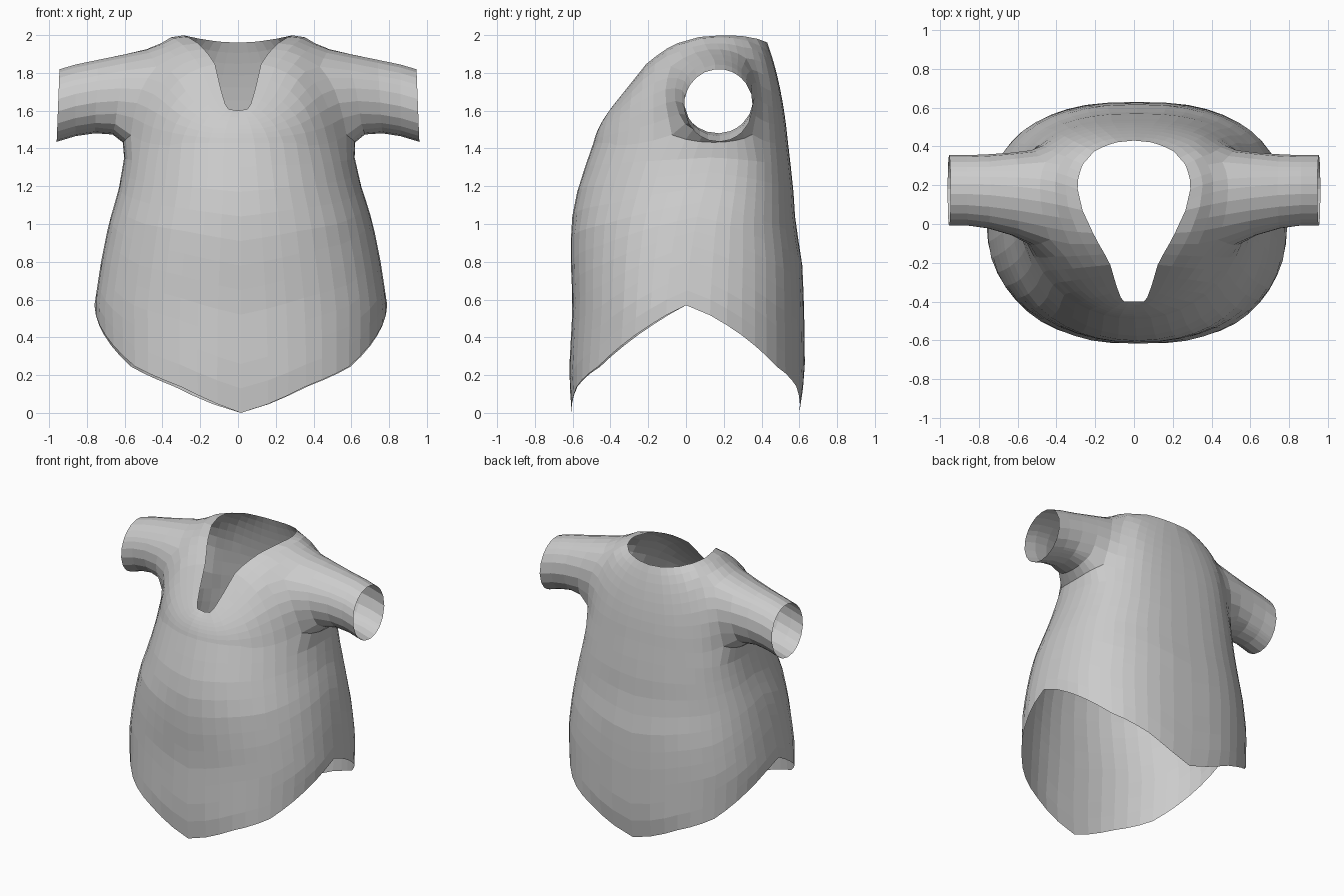
import bpy, bmesh, math
from mathutils import Vector

cube = bpy.data.objects.get("Cube")
if cube:
    bpy.data.objects.remove(cube, do_unlink=True)

COLS, LOW, HIGH = 24, 11, 8        # columns per half, rows below and above the chest
CHEST = 1.43
# height, half width, front y, middle y, back y
BODY = [(0.0, 0.72, -0.605, 0.0, 0.60), (0.2, 0.76, -0.62, 0.0, 0.63),
        (0.57, 0.775, -0.60, 0.0, 0.625), (0.8, 0.74, -0.61, 0.02, 0.615),
        (1.0, 0.70, -0.61, 0.05, 0.58), (1.2, 0.64, -0.57, 0.10, 0.567),
        (CHEST, 0.595, -0.49, 0.15, 0.54)]
# neckline from front to back
NECK = [(0, -0.40, 1.60), (0.06, -0.40, 1.61), (0.09, -0.32, 1.71),
        (0.125, -0.20, 1.86), (0.20, -0.07, 1.95), (0.265, 0.07, 1.99),
        (0.295, 0.20, 2.0), (0.27, 0.30, 1.995), (0.20, 0.38, 1.98),
        (0.10, 0.42, 1.965), (0, 0.43, 1.96)]
# hem heights from the centre point to the side
HEM = [0, 0.14, 0.245, 0.41, 0.57]
# sleeve rings: bottom x, top x, bottom z, top z, front y, back y
SLEEVE = [(0.65, 0.60, 1.48, 1.91, -0.065, 0.385),
          (0.76, 0.74, 1.48, 1.87, -0.025, 0.36),
          (0.86, 0.86, 1.465, 1.845, -0.01, 0.355),
          (0.96, 0.945, 1.435, 1.82, -0.01, 0.355)]


def body_at(z):
    for a, b in zip(BODY, BODY[1:]):
        if z <= b[0] + 1e-6:
            f = (z - a[0]) / (b[0] - a[0])
            return [p + (q - p) * f for p, q in zip(a, b)]
    return BODY[-1]


def body_point(angle, z, sign):
    """Rounded cross-section of the torso, squarer at the back and left hip."""
    _, width, front, mid, back = body_at(z)
    s, c = math.sin(angle), math.cos(angle)
    hip = 0.79 if sign > 0 else 0.87
    power = hip + (0.97 - hip) * z / CHEST if c > 0 else 0.78
    y = abs(c) ** power * (front - mid if c > 0 else back - mid)
    return Vector((width * abs(s) ** power, mid + y, z))


def neck_point(f):
    i = min(int(f * 10), 9)
    return Vector(NECK[i]).lerp(Vector(NECK[i + 1]), f * 10 - i)


def hem_height(t):
    i = min(int(t * 4), 3)
    return HEM[i] + (HEM[i + 1] - HEM[i]) * (t * 4 - i)


def column(i, sign):
    """One vertical strip of points from the hem to the neckline."""
    angle = math.pi * i / COLS
    side = math.sin(angle) ** 2
    hem = hem_height(1 - abs(1 - 2 * i / COLS))
    pts = [body_point(angle, hem + (CHEST - hem) * k / LOW, sign) for k in range(LOW)]
    a, n = body_point(angle, CHEST, sign), neck_point(i / COLS)
    ctrl = a.lerp(n, 0.05 + 0.23 * (1 - side))
    ctrl.z = a.z + (n.z - a.z) * (0.6 + 0.42 * side)
    for k in range(HIGH + 1):
        u = k / HIGH
        pts.append(a * (1 - u) ** 2 + ctrl * 2 * u * (1 - u) + n * u * u)
    return pts


def build_half(bm, sign):
    grid = []
    for i in range(COLS + 1):
        grid.append([bm.verts.new((p.x * sign, p.y, p.z)) for p in column(i, sign)])
    # armhole block is left open
    c0, c1, r0, r1 = 9, 16, LOW, LOW + 5
    for i in range(COLS):
        for k in range(LOW + HIGH):
            if not (c0 <= i < c1 and r0 <= k < r1):
                bm.faces.new((grid[i][k], grid[i + 1][k],
                              grid[i + 1][k + 1], grid[i][k + 1]))
    loop = [grid[i][r0] for i in range(c0, c1)] + [grid[c1][k] for k in range(r0, r1)]
    loop += [grid[i][r1] for i in range(c1, c0, -1)]
    loop += [grid[c0][k] for k in range(r1, r0, -1)]
    angles = [math.atan2(v.co.z - 1.68, v.co.y - 0.14) for v in loop]
    # round off the armhole
    for v, a in zip(loop, angles):
        v.co.y += 0.8 * (0.14 + 0.25 * math.cos(a) - v.co.y)
        v.co.z += 0.8 * (1.69 + 0.24 * math.sin(a) - v.co.z)
    # sleeve grows out of the armhole edge
    for xb, xt, zb, zt, yf, yb in SLEEVE:
        ring = []
        for a in angles:
            h = (math.sin(a) + 1) / 2
            y = (yf + yb) / 2 + math.cos(a) * (yb - yf) / 2
            ring.append(bm.verts.new((sign * (xb + (xt - xb) * h), y, zb + (zt - zb) * h)))
        for j in range(len(loop)):
            m = (j + 1) % len(loop)
            bm.faces.new((loop[j], loop[m], ring[m], ring[j]))
        loop = ring


bm = bmesh.new()
for sign in (1, -1):
    build_half(bm, sign)
bmesh.ops.remove_doubles(bm, verts=bm.verts[:], dist=0.0005)
# blend the shoulders into the sleeves
shoulder = [v for v in bm.verts if 0.36 < abs(v.co.x) < 0.72 and v.co.z > 1.4]
for step in range(3):
    bmesh.ops.smooth_vert(bm, verts=shoulder, factor=0.5,
                          use_axis_x=True, use_axis_y=True, use_axis_z=True)
# the body hangs slightly to one side
for v in bm.verts:
    v.co.x += 0.015 * max(0, min(1, (1.6 - v.co.z) / 0.5)) * (abs(v.co.x) < 0.85)
bmesh.ops.recalc_face_normals(bm, faces=bm.faces[:])

mesh = bpy.data.meshes.new("shirt")
bm.to_mesh(mesh)
bm.free()
shirt = bpy.data.objects.new("shirt", mesh)
bpy.context.collection.objects.link(shirt)

# plain cloth colour
cloth = bpy.data.materials.new("light grey cloth")
cloth.use_nodes = True
colour = (0.6, 0.6, 0.6, 1)
cloth.diffuse_color = colour
cloth.node_tree.nodes["Principled BSDF"].inputs["Base Color"].default_value = colour
mesh.materials.append(cloth)
